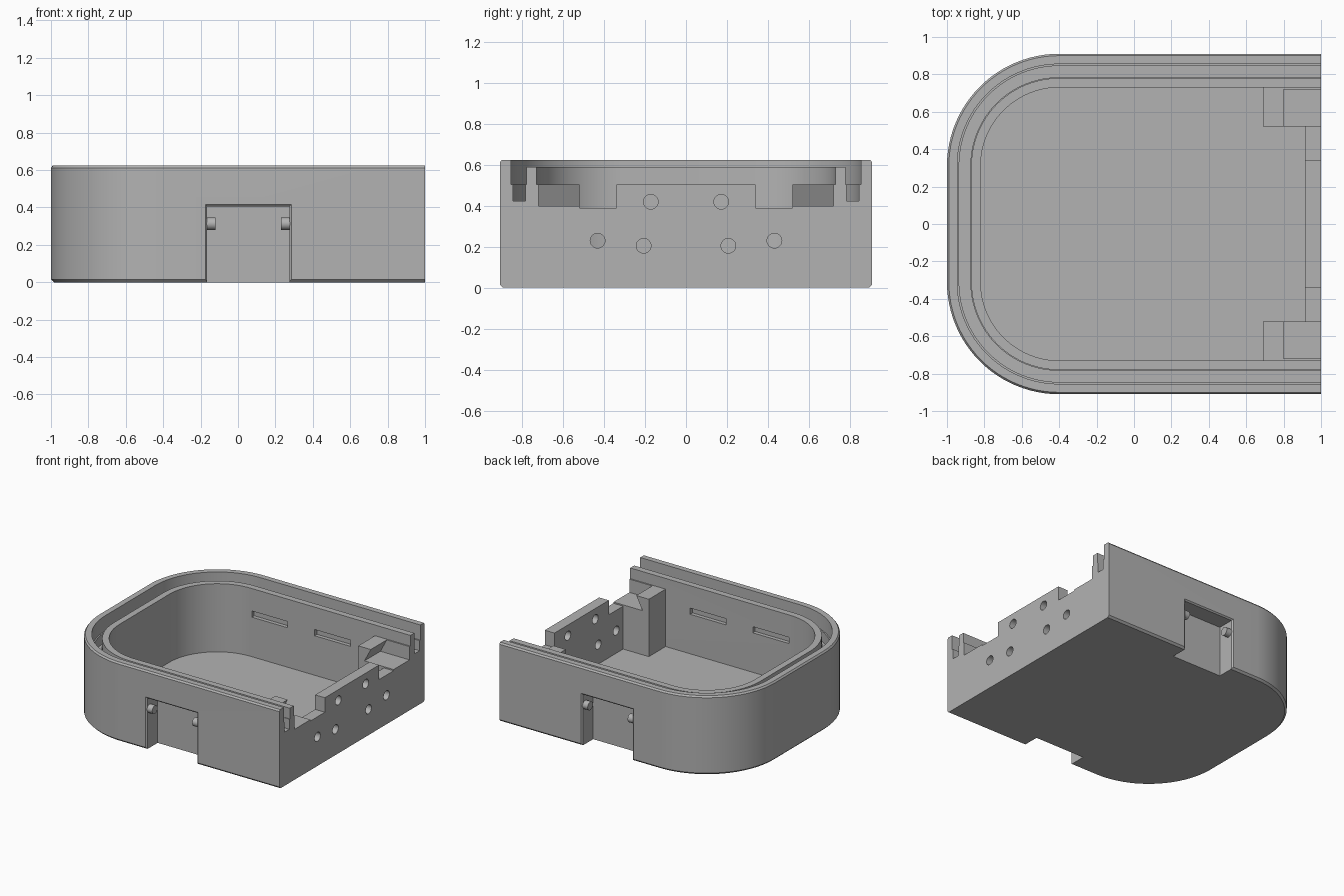
import bpy, bmesh, math

cube = bpy.data.objects.get("Cube")
if cube:
    bpy.data.objects.remove(cube, do_unlink=True)

GREY = (0.45, 0.45, 0.45, 1.0)
mat = bpy.data.materials.new("matte grey")
mat.use_nodes = True
mat.diffuse_color = GREY
mat.node_tree.nodes["Principled BSDF"].inputs["Base Color"].default_value = GREY

FLOOR, LEDGE, INNER = 0.05, 0.505, 0.73
CX, CY, ARC = -0.4, 0.31, 24      # centre of the rounded corners


def finish(name, bm):
    bmesh.ops.recalc_face_normals(bm, faces=bm.faces)
    mesh = bpy.data.meshes.new(name)
    bm.to_mesh(mesh)
    bm.free()
    ob = bpy.data.objects.new(name, mesh)
    bpy.context.collection.objects.link(ob)
    mesh.materials.append(mat)
    return ob


def loft(bm, rings):
    """Skin closed rings of points and cap both ends."""
    rows = [[bm.verts.new(p) for p in ring] for ring in rings]
    n = len(rows[0])
    for a, b in zip(rows, rows[1:]):
        for j in range(n):
            bm.faces.new((a[j], a[(j + 1) % n], b[(j + 1) % n], b[j]))
    bm.faces.new(rows[0])
    bm.faces.new(rows[-1][::-1])


def box(bm, x0, x1, y0, y1, z0, z1):
    loft(bm, [[(x0, y0, z), (x1, y0, z), (x1, y1, z), (x0, y1, z)] for z in (z0, z1)])


def rod(bm, x0, x1, y, z, r, n=24):
    ring = [(y + r * math.cos(t), z + r * math.sin(t))
            for t in (2 * math.pi * i / n for i in range(n))]
    loft(bm, [[(x, a, b) for a, b in ring] for x in (x0, x1)])


def select_only(ob):
    bpy.ops.object.select_all(action='DESELECT')
    ob.select_set(True)
    bpy.context.view_layer.objects.active = ob


def carve(target, bm):
    cutter = finish("cutter", bm)
    cutter.hide_render = True
    mod = target.modifiers.new("carve", 'BOOLEAN')
    mod.operation, mod.solver, mod.object = 'DIFFERENCE', 'EXACT', cutter
    select_only(target)
    bpy.ops.object.modifier_apply(modifier=mod.name)
    bpy.data.objects.remove(cutter, do_unlink=True)


def u_path(r, z):
    """U-shaped outline, open towards +x, at offset r from the corner centres."""
    pts = [(1, -CY - r, z)]
    for side, start in ((-1, 1.5), (1, 1.0)):
        for i in range(ARC + 1):
            t = math.pi * (start - 0.5 * i / ARC)
            pts.append((CX + r * math.cos(t), side * CY + r * math.sin(t), z))
    return pts + [(1, CY + r, z)]


# Shell: wall section with a stepped groove, swept round the U
section = [(0.585, 0), (0.6, 0.015), (0.6, 0.612), (0.59, 0.625), (0.545, 0.625),
           (0.545, LEDGE), (0.535, LEDGE), (0.535, 0.425), (0.475, 0.425),
           (0.475, LEDGE), (0.47, LEDGE), (0.47, 0.59), (0.42, 0.59), (0.42, FLOOR)]
bm = bmesh.new()
rows = [[bm.verts.new(p) for p in u_path(r, z)] for r, z in section]
for a, b in zip(rows, rows[1:]):
    for j in range(len(a) - 1):
        bm.faces.new((a[j], a[j + 1], b[j + 1], b[j]))
bm.faces.new(rows[0])
bm.faces.new(rows[-1])
bm.faces.new([r[0] for r in rows] + [r[-1] for r in reversed(rows)])
shell = finish("shell", bm)

# Side notches with a chamfered mouth, and shallow slots inside the walls
bm = bmesh.new()
for s in (-1, 1):
    rings = []
    for y, g in ((0.93, 0.01), (0.91, 0.01), (0.90, 0), (0.77, 0)):
        x0, x1, top = -0.165 - g, 0.275 + g, 0.405 + g
        rings.append([(x0, s * y, -0.1), (x1, s * y, -0.1),
                      (x1, s * y, top), (x0, s * y, top)])
    loft(bm, rings)
    for x in (-0.39, 0.16):
        box(bm, x, x + 0.315, s * 0.70, s * 0.76, 0.363, 0.412)
carve(shell, bm)

# End wall with a raised middle and six round holes
half = [(0.52, FLOOR), (0.52, 0.39), (0.34, 0.39), (0.34, LEDGE)]
outline = half + [(-y, z) for y, z in reversed(half)]
bm = bmesh.new()
loft(bm, [[(x, y, z) for y, z in outline] for x in (0.915, 1)])
end_wall = finish("end_wall", bm)
bm = bmesh.new()
for s in (-1, 1):
    for y, z in ((0.172, 0.42), (0.432, 0.23), (0.207, 0.205)):
        rod(bm, 0.85, 1.05, s * y, z, 0.036)
carve(end_wall, bm)

# Corner blocks with an undercut hook, and pegs in the notches
hook = [(0.69, FLOOR), (1, FLOOR), (1, 0.4), (0.745, 0.4), (0.80, LEDGE), (0.69, LEDGE)]
parts = [shell, end_wall]
for s, side in ((-1, "front"), (1, "back")):
    bm = bmesh.new()
    loft(bm, [[(x, s * y, z) for x, z in hook] for y in (0.52, 0.72)])
    box(bm, 0.69, 1, s * 0.72, s * INNER, FLOOR, LEDGE)
    parts.append(finish(side + "_corner_block", bm))
    bm = bmesh.new()
    rod(bm, -0.17, -0.12, s * 0.87, 0.313, 0.033)
    rod(bm, 0.23, 0.28, s * 0.87, 0.313, 0.033)
    parts.append(finish(side + "_notch_pegs", bm))

for ob in parts:
    select_only(ob)
    bpy.ops.object.shade_smooth_by_angle(angle=math.radians(25))
